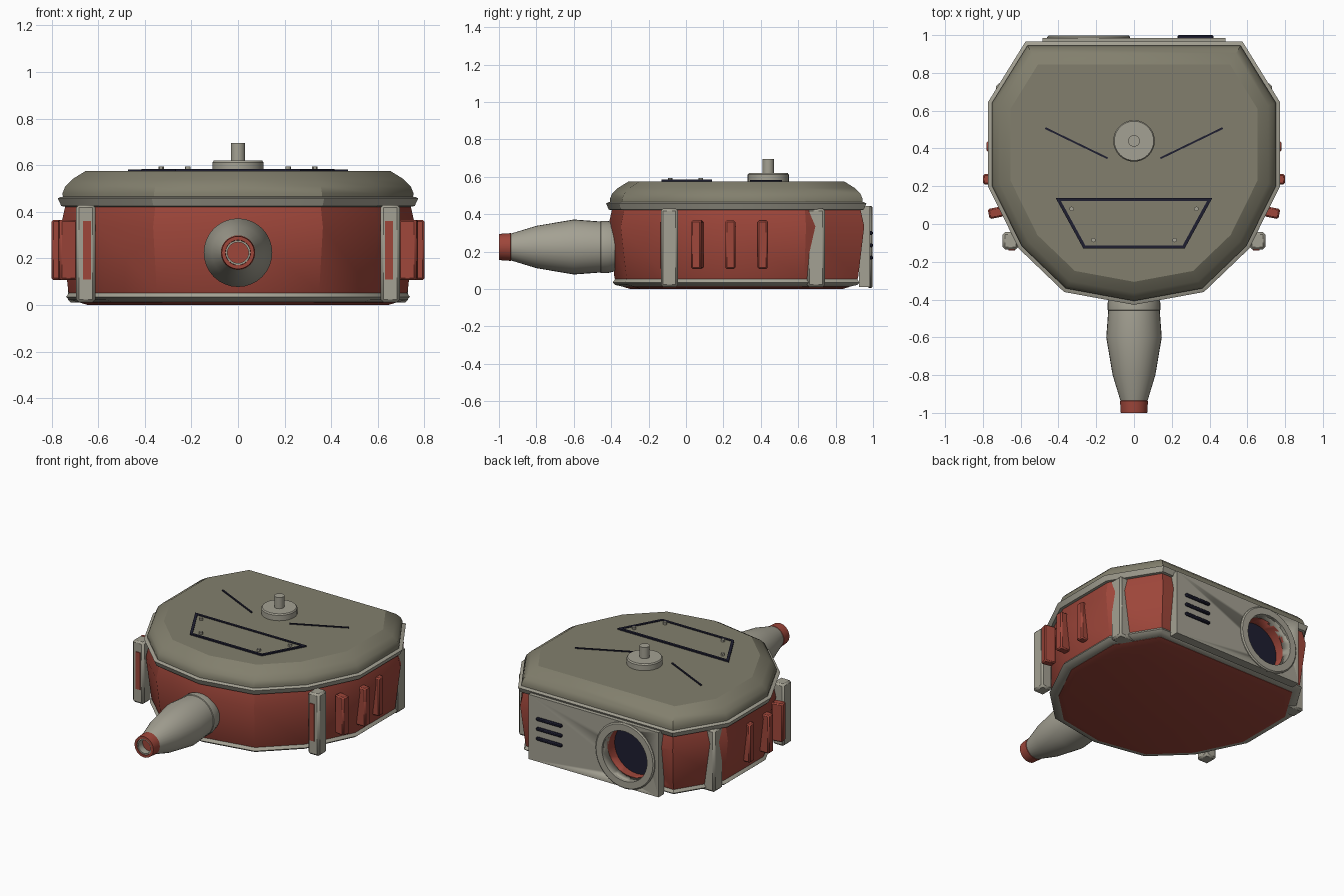
import bpy, bmesh, math
from mathutils import Vector, Matrix

if "Cube" in bpy.data.objects:
    bpy.data.objects.remove(bpy.data.objects["Cube"])


def material(name, rgb):
    m = bpy.data.materials.new(name)
    lin = [(c / 255 / 12.92) if c < 10 else ((c / 255 + 0.055) / 1.055) ** 2.4 for c in rgb]
    m.diffuse_color = (*lin, 1)
    m.use_nodes = True
    m.node_tree.nodes["Principled BSDF"].inputs["Base Color"].default_value = m.diffuse_color
    return m


OLIVE = material("olive", (130, 127, 109))
GREY = material("warm_grey", (164, 161, 147))
RED = material("brick_red", (158, 70, 58))
DARK = material("dark_navy", (30, 30, 48))

# Half outline of the hull, back to front, mirrored into a closed loop
HALF = [(0.575, 0.965), (0.773, 0.645), (0.773, 0.20), (0.61, -0.13), (0.37, -0.36)]
OUTLINE = [Vector(p) for p in HALF + [(0, -0.428)] + [(-x, y) for x, y in reversed(HALF)]]


def inset(points, d):
    """Move every edge of a clockwise loop inward by d with mitred corners."""
    out, n = [], len(points)
    for i, p in enumerate(points):
        a = (p - points[i - 1]).normalized()
        b = (points[(i + 1) % n] - p).normalized()
        na, nb = Vector((a.y, -a.x)), Vector((b.y, -b.x))
        out.append(p + (na + nb) * d / (1 + na.dot(nb)))
    return out


def finish(bm, name, mat, bevel=0.0, angle=30):
    bmesh.ops.recalc_face_normals(bm, faces=bm.faces)
    me = bpy.data.meshes.new(name)
    bm.to_mesh(me)
    bm.free()
    me.materials.append(mat)
    ob = bpy.data.objects.new(name, me)
    bpy.context.collection.objects.link(ob)
    if bevel:
        mod = ob.modifiers.new("bevel", 'BEVEL')
        mod.width, mod.segments = bevel, 1
    bpy.ops.object.select_all(action='DESELECT')
    ob.select_set(True)
    bpy.context.view_layer.objects.active = ob
    bpy.ops.object.shade_smooth_by_angle(angle=math.radians(angle))
    return ob


def loft(name, rings, mat):
    """Stack inset copies of the outline, given as (inset, z)."""
    bm = bmesh.new()
    loops = [[bm.verts.new((p.x, p.y, z)) for p in inset(OUTLINE, d)] for d, z in rings]
    n = len(OUTLINE)
    for a, b in zip(loops, loops[1:]):
        for i in range(n):
            bm.faces.new((a[i], a[(i + 1) % n], b[(i + 1) % n], b[i]))
    bm.faces.new(loops[0])
    bm.faces.new(loops[-1])
    return finish(bm, name, mat)


def box(name, lo, hi, mat, bevel=0.0, turn=0.0):
    lo, hi = Vector(lo), Vector(hi)
    bm = bmesh.new()
    bmesh.ops.create_cube(bm, size=1, matrix=Matrix.Translation((lo + hi) / 2)
                          @ Matrix.Rotation(turn, 4, 'Z') @ Matrix.Diagonal((*(hi - lo), 1)))
    return finish(bm, name, mat, bevel)


def lathe(name, profile, mat, origin, along_y=False, closed=False, steps=32):
    """Revolve (radius, distance) pairs about z, or about y."""
    bm = bmesh.new()
    loops = []
    for r, h in profile:
        ring = []
        for k in range(steps):
            t = 2 * math.pi * k / steps
            c, s = r * math.cos(t), r * math.sin(t)
            ring.append(bm.verts.new(Vector(origin) + Vector((c, h, s) if along_y else (c, s, h))))
        loops.append(ring)
    pairs = list(zip(loops, loops[1:])) + ([(loops[-1], loops[0])] if closed else [])
    for a, b in pairs:
        for i in range(steps):
            bm.faces.new((a[i], a[(i + 1) % steps], b[(i + 1) % steps], b[i]))
    if not closed:
        bm.faces.new(loops[0])
        bm.faces.new(loops[-1])
    return finish(bm, name, mat)


def prism(name, loop, z0, z1, mat, hole=None):
    """Upright plate from a 2D loop, with an optional matching hole loop."""
    bm = bmesh.new()
    make = lambda pts, z: [bm.verts.new((p[0], p[1], z)) for p in pts]
    n = len(loop)
    rows = [make(loop, z0), make(loop, z1)]
    if hole:
        rows += [make(hole, z1), make(hole, z0)]
    for a, b in list(zip(rows, rows[1:])) + ([(rows[-1], rows[0])] if hole else []):
        for i in range(n):
            bm.faces.new((a[i], a[(i + 1) % n], b[(i + 1) % n], b[i]))
    if not hole:
        bm.faces.new(rows[0])
        bm.faces.new(rows[1])
    return finish(bm, name, mat)


# Hull: base, bottom rim, bulging body, flange and domed lid
loft("base", [(0.13, 0.0), (0.09, 0.012), (0.085, 0.04)], RED)
loft("bottom_rim", [(0.085, 0.014), (0.05, 0.022), (0.035, 0.035), (0.05, 0.055)], GREY)
body = loft("body", [(0.06, 0.03), (0.045, 0.06), (0.012, 0.335), (0.034, 0.435)], RED)
loft("lid_flange", [(0.03, 0.422), (0.015, 0.425), (0.0, 0.458), (0.012, 0.464), (0.03, 0.466)], GREY)
loft("lid", [(0.024, 0.44), (0.02, 0.48), (0.032, 0.51), (0.062, 0.54), (0.12, 0.576)], OLIVE)

# Rear panel with a round port cut through panel and body
PORT = (-0.24, 0, 0.225)
panel = box("rear_panel", (-0.485, 0.925, 0.01), (0.485, 0.985, 0.445), GREY)
cutter = lathe("port_cutter", [(0.168, 0.86), (0.168, 1.1)], RED, PORT, True)
for ob in (body, panel):
    mod = ob.modifiers.new("port", 'BOOLEAN')
    mod.object, mod.operation, mod.solver = cutter, 'DIFFERENCE', 'EXACT'
    bpy.context.view_layer.objects.active = ob
    bpy.ops.object.modifier_apply(modifier=mod.name)
bpy.data.objects.remove(cutter)
lathe("port_ring", [(0.168, 0.975), (0.22, 0.975), (0.22, 0.99), (0.212, 0.997), (0.168, 0.997)],
      GREY, PORT, True, True)
lathe("port_back", [(0.167, 0.857), (0.167, 0.864)], DARK, PORT, True)
for i in range(3):
    z = 0.168 + 0.066 * i
    box(f"rear_vent_{i}", (0.23, 0.98, z - 0.011), (0.42, 1.0, z + 0.011), DARK, 0.006)

# Nozzle on the front
NOZ = (0, 0, 0.225)
lathe("nozzle_collar", [(0.13, -0.38), (0.14, -0.42), (0.14, -0.455), (0.132, -0.462)], GREY, NOZ, True)
lathe("nozzle", [(0.135, -0.44), (0.147, -0.6), (0.113, -0.8), (0.072, -0.935)], GREY, NOZ, True)
lathe("nozzle_tip", [(0.065, -0.93), (0.074, -0.937), (0.07, -1.0), (0.054, -1.0), (0.05, -0.95)],
      RED, NOZ, True)
lathe("nozzle_liner", [(0.053, -0.94), (0.053, -0.996), (0.045, -0.996), (0.045, -0.94)],
      GREY, NOZ, True, True)

# Knob on the lid
KNOB = (0, 0.44, 0)
lathe("knob_disc", [(0.11, 0.56), (0.11, 0.612), (0.104, 0.62)], GREY, KNOB)
lathe("knob_pin", [(0.031, 0.61), (0.031, 0.695)], GREY, KNOB, steps=20)

# Hatch outline on the lid
outer = [Vector(p) for p in ((-0.415, 0.138), (0.415, 0.138), (0.268, -0.13), (-0.268, -0.13))]
prism("hatch_frame", outer, 0.57, 0.585, DARK, inset(outer, 0.017))
prism("hatch_plate", inset(outer, 0.017), 0.57, 0.58, OLIVE)

# Paired parts
for s, side in ((1, "right"), (-1, "left")):
    for i, (x, y) in enumerate(((0.33, 0.08), (0.215, -0.085))):
        lathe(f"hatch_bolt_{side}_{i}", [(0.012, 0.57), (0.012, 0.595)], GREY, (s * x, y, 0), steps=12)

    # Slanted groove lines
    a, b = Vector((s * 0.47, 0.508)), Vector((s * 0.14, 0.348))
    w = (b - a).orthogonal().normalized() * 0.005
    prism(f"lid_line_{side}", [a + w, b + w, b - w, a - w], 0.572, 0.582, DARK)

    # Upright posts and their inlay
    for name, x0, x1, y0, y1 in (("front_post", 0.612, 0.695, -0.134, -0.043),
                                 ("rear_post", 0.60, 0.73, 0.647, 0.743)):
        box(f"{name}_{side}", (min(s * x0, s * x1), y0, 0.012),
            (max(s * x0, s * x1), y1, 0.43), GREY, 0.012)
    box(f"post_inlay_{side}", (s * 0.648 - 0.017, -0.139, 0.11),
        (s * 0.648 + 0.017, -0.13, 0.36), RED)

    # Ribs on the flank
    for i, (x, y, turn) in enumerate(((0.732, 0.06, -0.2), (0.762, 0.237, 0), (0.743, 0.41, 0))):
        box(f"rib_{side}_{i}", (s * x - 0.038, y - 0.027, 0.108),
            (s * x + 0.038, y + 0.027, 0.366), RED, 0.008, s * turn)
